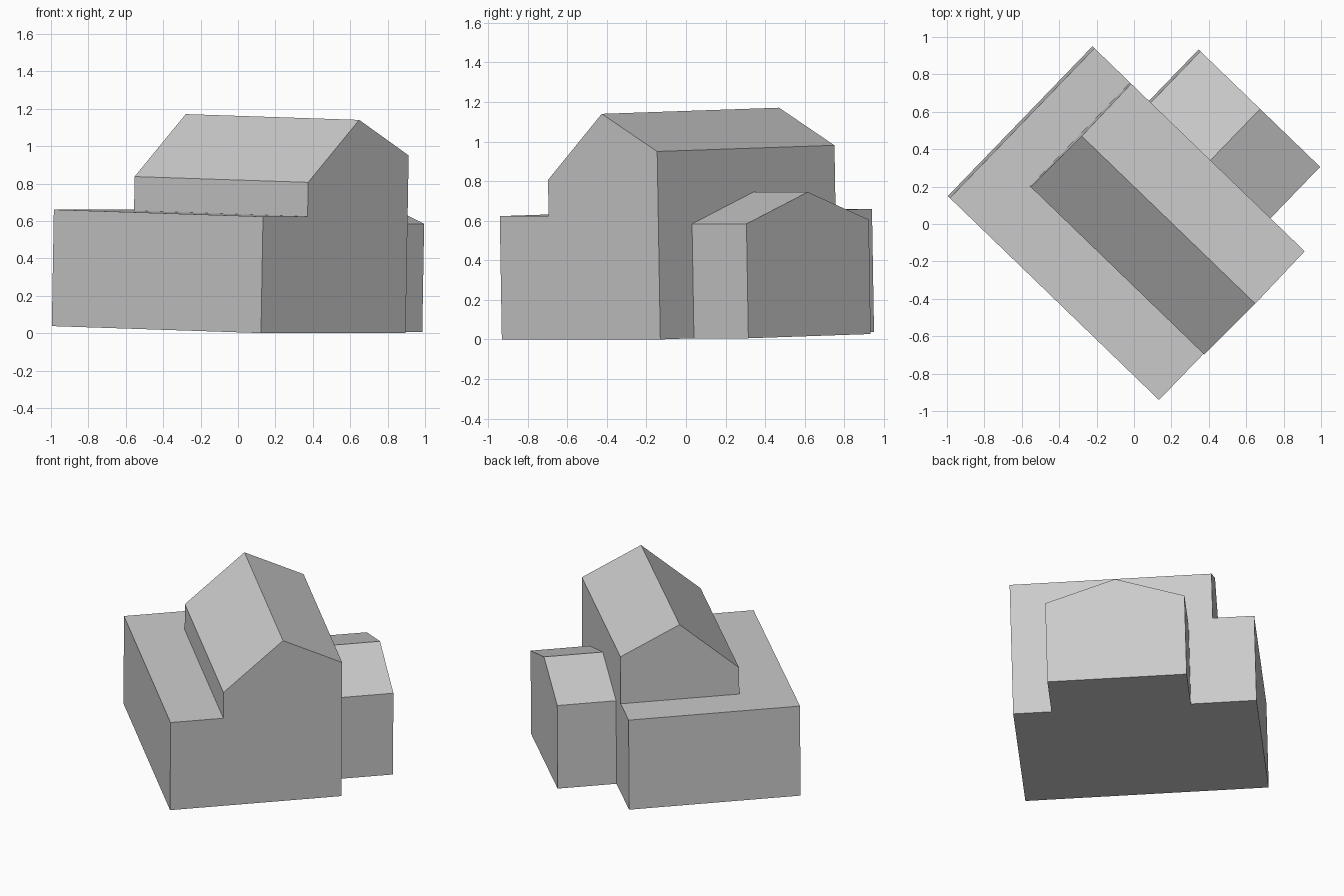
import bpy
import bmesh
import math
from mathutils import Vector

if "Cube" in bpy.data.objects:
    bpy.data.objects.remove(bpy.data.objects["Cube"], do_unlink=True)

# One plain grey for the whole building
grey = bpy.data.materials.new("plain_grey")
grey.use_nodes = True
grey.diffuse_color = (0.6, 0.6, 0.6, 1)
grey.node_tree.nodes["Principled BSDF"].inputs["Base Color"].default_value = (0.6, 0.6, 0.6, 1)

# Main dimensions, in the building's own axes
LEFT, STEP, RIDGE, RIGHT = -0.584, -0.241, 0.144, 0.529
FRONT, HALL_END, BACK = -0.735, 0.555, 0.82
LOW_ROOF = 0.623


def prism(points, travel):
    """Solid made by sweeping a closed profile along a vector."""
    bm = bmesh.new()
    start = [bm.verts.new(p) for p in points]
    end = [bm.verts.new(Vector(p) + Vector(travel)) for p in points]
    bm.faces.new(start)
    bm.faces.new(end[::-1])
    for i in range(len(points)):
        j = (i + 1) % len(points)
        bm.faces.new((start[i], end[i], end[j], start[j]))
    return bm, end


def finish(bm, name):
    """Clean the mesh and stand it on the slightly sloping, turned site."""
    bmesh.ops.dissolve_limit(bm, angle_limit=0.002, verts=bm.verts, edges=bm.edges)
    bmesh.ops.recalc_face_normals(bm, faces=bm.faces)
    mesh = bpy.data.meshes.new(name)
    bm.to_mesh(mesh)
    bm.free()
    mesh.materials.append(grey)
    obj = bpy.data.objects.new(name, mesh)
    obj.location.z = 0.018
    obj.rotation_euler = (0.024, 0, math.radians(46))
    bpy.context.collection.objects.link(obj)
    return obj


# Main house: gabled hall with a flat-roofed strip on one side
profile = [(LEFT, 0), (RIGHT, 0), (RIGHT, LOW_ROOF), (RIGHT, 0.95),
           (RIDGE, 1.14), (STEP, 0.806), (STEP, LOW_ROOF), (LEFT, LOW_ROOF)]
house, end = prism([(x, FRONT, z) for x, z in profile], (0, HALL_END - FRONT, 0))

# The flat-roofed part carries on past the end of the hall
bmesh.ops.connect_verts(house, verts=[end[2], end[6]])
lower = next(f for f in house.faces
             if end[0] in f.verts and end[1] in f.verts and end[7] in f.verts)
moved = bmesh.ops.extrude_discrete_faces(house, faces=[lower])["faces"][0]
bmesh.ops.translate(house, verts=moved.verts, vec=(0, BACK - HALL_END, 0))
finish(house, "main_house")

# Side annex with its own small gable
gable = [(-0.49, 0), (0.4, 0), (0.4, 0.578), (-0.04, 0.728), (-0.49, 0.578)]
annex, _ = prism([(RIGHT, y, z) for y, z in gable], (0.382, 0, 0))
finish(annex, "side_annex")
